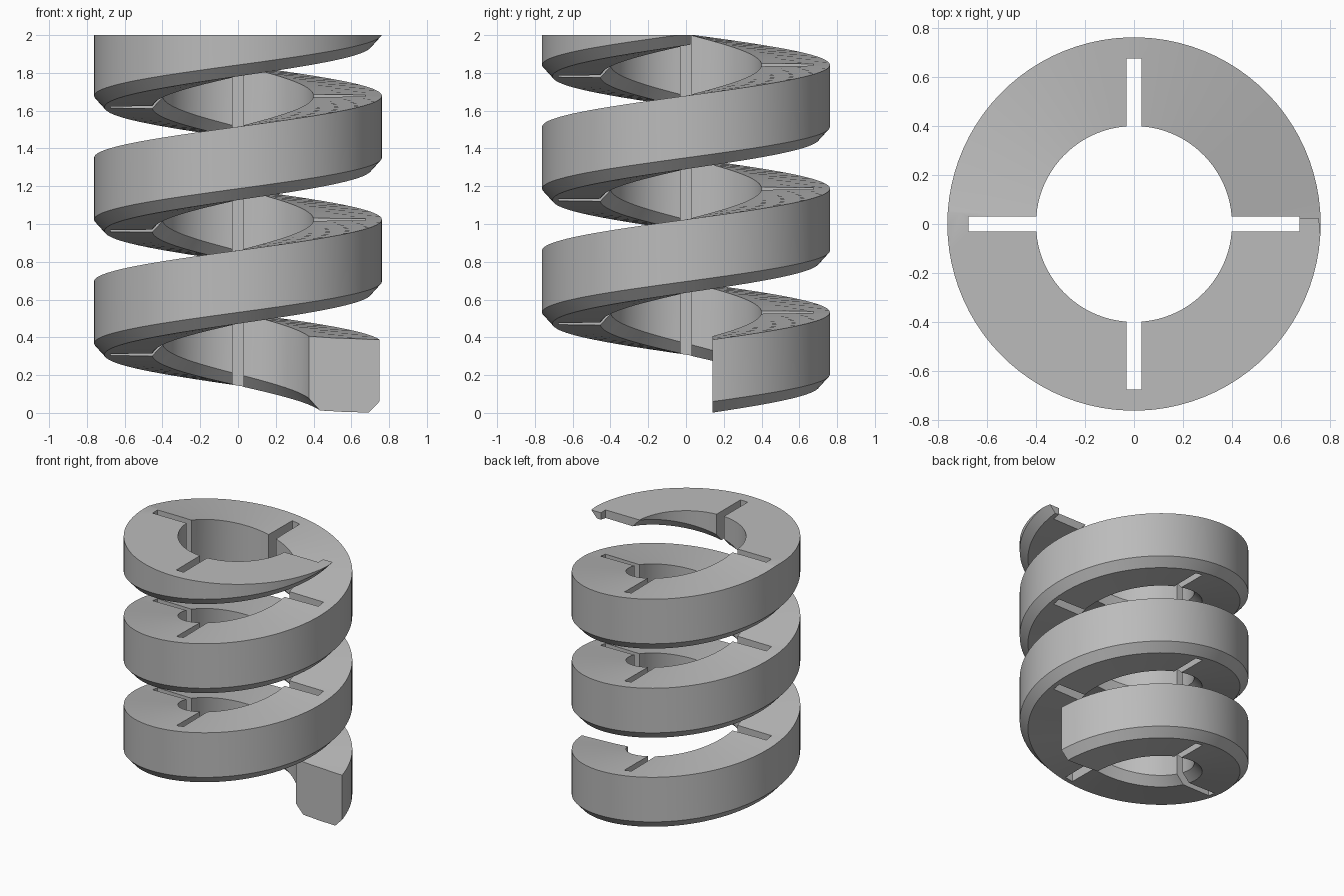
import bpy, bmesh, math

if "Cube" in bpy.data.objects:
    bpy.data.objects.remove(bpy.data.objects["Cube"], do_unlink=True)

R_IN, R_OUT, HEIGHT, PITCH = 0.4, 0.762, 0.388, 0.655
CHAMFER, CHAMFER_H = 0.055, 0.06
START, END, STEP = 0, 1088, 4      # sweep in degrees
ZERO = 10.6                        # angle at which the underside meets the ground

grey = bpy.data.materials.new("plain grey")
grey.use_nodes = True
colour = (0.5, 0.5, 0.5, 1)
grey.diffuse_color = colour
grey.node_tree.nodes["Principled BSDF"].inputs["Base Color"].default_value = colour

# Cross-section: square on top, chamfered along both lower edges
profile = [(R_IN, HEIGHT), (R_IN, CHAMFER_H), (R_IN + CHAMFER, 0),
           (R_OUT - CHAMFER, 0), (R_OUT, CHAMFER_H), (R_OUT, HEIGHT)]

# Sweep the section along the helix
bm = bmesh.new()
rings = []
for deg in range(START, END + 1, STEP):
    a = math.radians(deg)
    lift = PITCH * (deg - ZERO) / 360
    rings.append([bm.verts.new((r * math.cos(a), r * math.sin(a), z + lift))
                  for r, z in profile])
n = len(profile)
for lower, upper in zip(rings, rings[1:]):
    for i in range(n):
        j = (i + 1) % n
        bm.faces.new((lower[i], lower[j], upper[j], upper[i]))
bm.faces.new(rings[0])
bm.faces.new(rings[-1])
bmesh.ops.recalc_face_normals(bm, faces=bm.faces)
mesh = bpy.data.meshes.new("helical_ramp")
bm.to_mesh(mesh)
bm.free()
ramp = bpy.data.objects.new("helical_ramp", mesh)
bpy.context.collection.objects.link(ramp)
mesh.materials.append(grey)


def cut_box(name, low, high):
    """Subtract an axis-aligned box from the ramp."""
    mid = [(a + b) / 2 for a, b in zip(low, high)]
    bpy.ops.mesh.primitive_cube_add(size=1, location=mid)
    box = bpy.context.object
    box.name = name
    box.scale = [b - a for a, b in zip(low, high)]
    box.hide_render = True
    box.data.materials.append(grey)
    mod = ramp.modifiers.new(name, 'BOOLEAN')
    mod.operation, mod.solver, mod.object = 'DIFFERENCE', 'EXACT', box
    bpy.context.view_layer.update()
    bpy.ops.object.select_all(action='DESELECT')
    ramp.select_set(True)
    bpy.context.view_layer.objects.active = ramp
    bpy.ops.object.modifier_apply(modifier=mod.name)
    bpy.data.objects.remove(box, do_unlink=True)


# Flat ends, level top and the four vertical slots
cut_box("lower_end_cutter", (0.2, -0.3, -0.3), (1, 0.14, 0.45))
cut_box("upper_end_cutter", (0.2, 0.025, 1.9), (1, 0.4, 2.6))
cut_box("level_top_cutter", (-1, -1, 2), (1, 1, 3))
cut_box("side_slot_cutter", (-0.675, -0.03, -0.5), (0.675, 0.03, 2.5))
cut_box("front_slot_cutter", (-0.03, -0.675, -0.5), (0.03, 0.675, 2.5))

bpy.ops.object.shade_smooth_by_angle(angle=math.radians(25))
